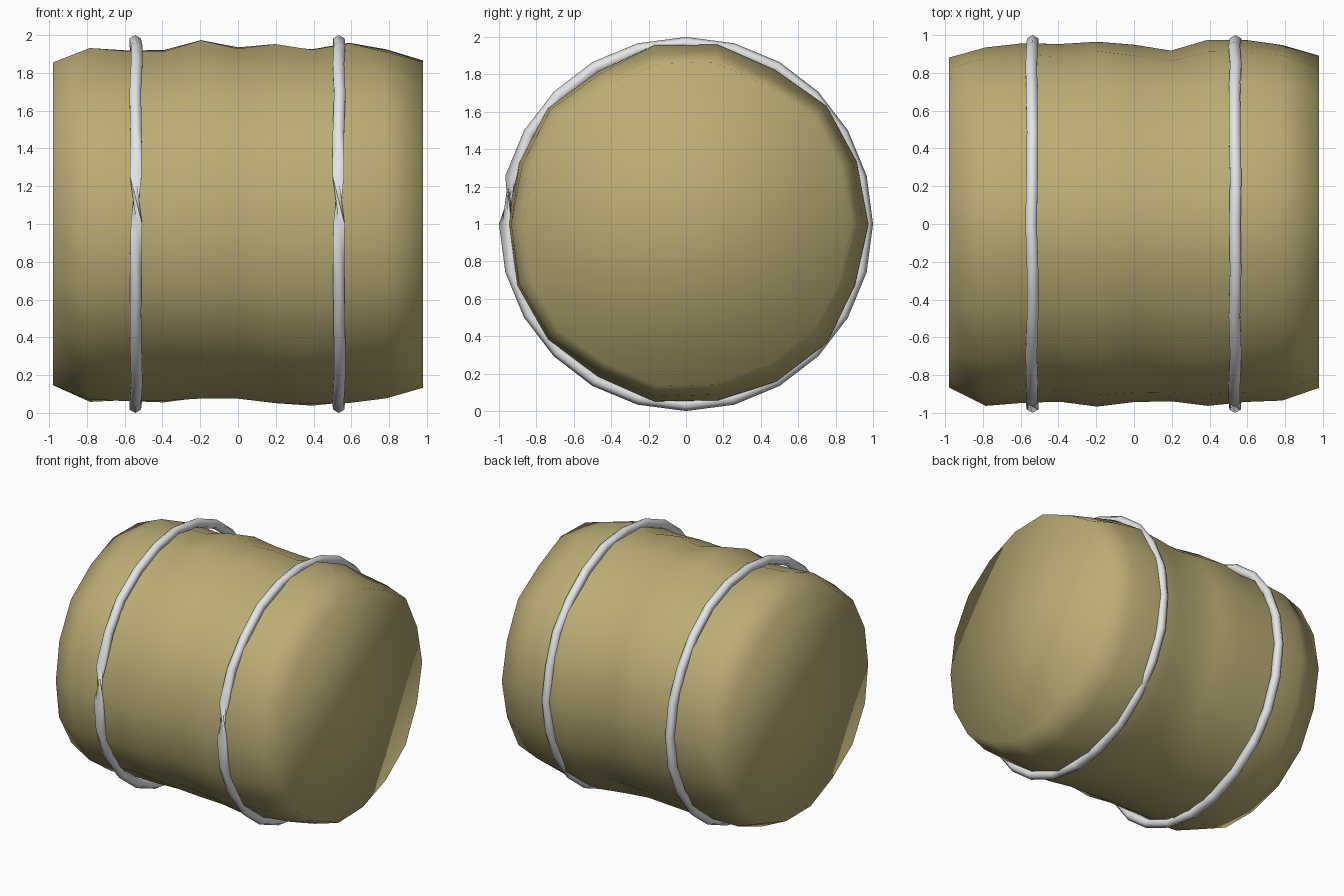
import bpy, bmesh, math, random
from mathutils import Vector

random.seed(4)
cube = bpy.data.objects.get("Cube")
if cube:
    bpy.data.objects.remove(cube, do_unlink=True)


def make_material(name, rgb):
    mat = bpy.data.materials.new(name)
    mat.use_nodes = True
    mat.diffuse_color = (*rgb, 1)
    bsdf = mat.node_tree.nodes["Principled BSDF"]
    bsdf.inputs["Base Color"].default_value = (*rgb, 1)
    bsdf.inputs["Roughness"].default_value = 0.8
    return mat


def finish(bm, name, mat):
    bmesh.ops.recalc_face_normals(bm, faces=bm.faces)
    mesh = bpy.data.meshes.new(name)
    bm.to_mesh(mesh)
    bm.free()
    mesh.materials.append(mat)
    mesh.shade_smooth()
    obj = bpy.data.objects.new(name, mesh)
    obj.location.z = 1
    bpy.context.collection.objects.link(obj)
    return obj


def bridge(bm, a, b, shift=0):
    n = len(a)
    for i in range(n):
        bm.faces.new((a[i], a[(i + 1) % n], b[(i + 1 + shift) % n], b[(i + shift) % n]))


straw = make_material("straw", (0.50, 0.42, 0.18))
twine = make_material("pale twine", (0.78, 0.78, 0.78))

# Lumpy bale: radii along its length at the back, top, front and underside
BACK = (.885, .93, .95, .945, .97, .95, .915, .97, .975, .94, .885)
TOP = (.87, .94, .93, .93, .98, .95, .96, .94, .965, .93, .87)
FRONT = (.87, .96, .95, .94, .97, .945, .94, .97, .94, .94, .87)
UNDER = (.87, .95, .95, .955, .93, .94, .965, .97, .96, .93, .88)
# Dents and bulges around the girth
GIRTH = (0, .01, .015, -.03, .02, 0, -.02, .01, 0, 0, .02, .01, -.025, 0, 0, 0, .01, -.015)
SIDES = len(GIRTH)


def bale_radius(i, angle):
    c, s = math.cos(angle), math.sin(angle)
    across = BACK[i] if c > 0 else FRONT[i]
    upright = TOP[i] if s > 0 else UNDER[i]
    return across * c * c + upright * s * s


bm = bmesh.new()
loops = []
for i in range(len(TOP)):
    x = -0.98 + 1.96 * i / (len(TOP) - 1)
    loop = []
    for k, dent in enumerate(GIRTH):
        angle = math.tau * k / SIDES
        r = bale_radius(i, angle) + dent * math.sin(2 * angle) ** 2
        r += random.uniform(-0.008, 0.008)
        loop.append(bm.verts.new((x, r * math.cos(angle), r * math.sin(angle))))
    loops.append(loop)
for a, b in zip(loops, loops[1:]):
    bridge(bm, a, b)
bm.faces.new(loops[0])
bm.faces.new(loops[-1])
finish(bm, "hay_bale", straw)


# Twine hoops: thin tubes with a half twist at the front
def twine_hoop(name, x):
    bm = bmesh.new()
    steps, tube_sides, radius, tube = 24, 6, 0.965, 0.035
    sections = []
    for k in range(steps):
        angle = math.tau * k / steps
        out = Vector((0, math.cos(angle), math.sin(angle)))
        wobble = random.uniform(-0.005, 0.005)
        section = []
        for j in range(tube_sides):
            t = math.tau * j / tube_sides
            p = out * (radius + tube * math.cos(t))
            p.x = x + wobble + tube * math.sin(t)
            section.append(bm.verts.new(p))
        sections.append(section)
    for k in range(steps):
        twist = tube_sides // 2 if k == steps // 2 - 1 else 0
        bridge(bm, sections[k], sections[(k + 1) % steps], twist)
    return finish(bm, name, twine)


twine_hoop("right_twine", -0.54)
twine_hoop("left_twine", 0.535)
